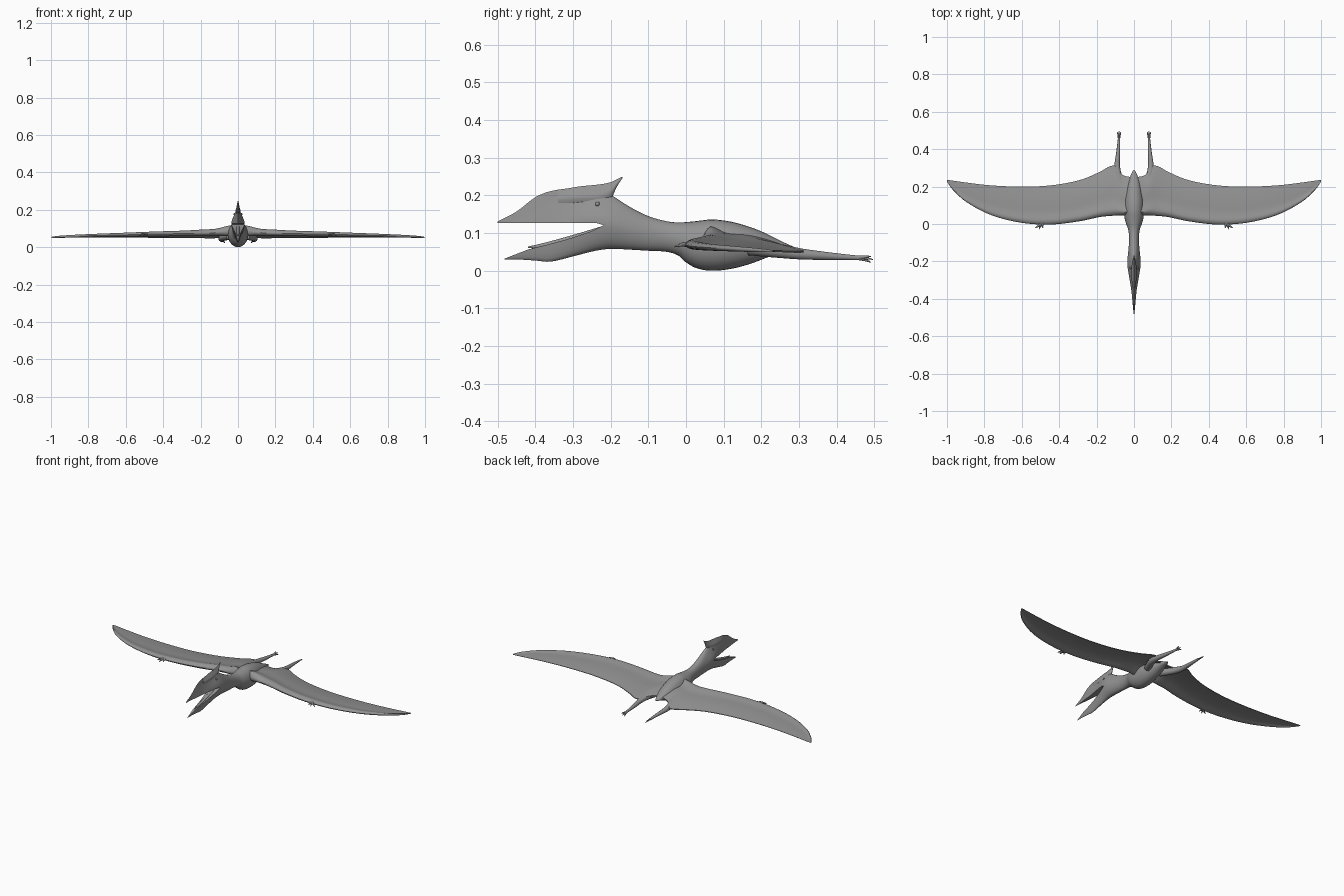
import bpy, bmesh, math
from mathutils import Vector

cube = bpy.data.objects.get("Cube")
if cube:
    bpy.data.objects.remove(cube, do_unlink=True)

GREY = (0.29, 0.29, 0.29, 1)
skin = bpy.data.materials.new("grey skin")
skin.use_nodes = True
skin.diffuse_color = GREY
skin.node_tree.nodes["Principled BSDF"].inputs["Base Color"].default_value = GREY


def finish(obj, angle=40):
    obj.data.materials.clear()
    obj.data.materials.append(skin)
    bpy.ops.object.select_all(action="DESELECT")
    obj.select_set(True)
    bpy.context.view_layer.objects.active = obj
    bpy.ops.object.shade_smooth_by_angle(angle=math.radians(angle))


def refine(rows, steps):
    """Smoothly interpolate every column of a station table."""
    rows = [Vector(r) for r in rows]
    out = []
    for i in range(len(rows) - 1):
        a, b = rows[i], rows[i + 1]
        before, after = rows[max(i - 1, 0)], rows[min(i + 2, len(rows) - 1)]
        h = b[0] - a[0]
        ta = (b - before) * (h / (b[0] - before[0]))
        tb = (after - a) * (h / (after[0] - a[0]))
        for s in range(steps):
            t = s / steps
            u = t * t * (3 - 2 * t)
            out.append(a * (1 - u) + b * u + ta * (t * (1 - t) ** 2) - tb * (t * t * (1 - t)))
    return out + [rows[-1]]


def loft(name, rings):
    bm = bmesh.new()
    loops = [[bm.verts.new(p) for p in ring] for ring in rings]
    n = len(loops[0])
    for a, b in zip(loops, loops[1:]):
        for i in range(n):
            j = (i + 1) % n
            bm.faces.new((a[i], a[j], b[j], b[i]))
    bm.faces.new(loops[0])
    bm.faces.new(loops[-1])
    bmesh.ops.recalc_face_normals(bm, faces=bm.faces)
    mesh = bpy.data.meshes.new(name)
    bm.to_mesh(mesh)
    bm.free()
    obj = bpy.data.objects.new(name, mesh)
    bpy.context.collection.objects.link(obj)
    return obj


def section(row, sides=28):
    """Oval slice across the body, narrowed towards the top by pinch."""
    y, low, high, width, pinch = row
    ring = []
    for k in range(sides):
        a = math.tau * k / sides
        s = math.sin(a)
        x = width * math.cos(a) * (1 - pinch * max(s, 0))
        ring.append((x, y, (low + high) / 2 + s * (high - low) / 2))
    return ring


def tube(name, points, radii):
    """Tapered limb along a path."""
    rows = refine([(i, *p, r) for i, (p, r) in enumerate(zip(points, radii))], 4)
    rings = []
    for i, row in enumerate(rows):
        here = Vector(row[1:4])
        ahead = Vector(rows[min(i + 1, len(rows) - 1)][1:4])
        behind = Vector(rows[max(i - 1, 0)][1:4])
        d = (ahead - behind).normalized()
        side = d.cross(Vector((0, 0, 1))).normalized()
        up = side.cross(d)
        rings.append([here + row[4] * (side * math.cos(math.tau * k / 10) + up * math.sin(math.tau * k / 10))
                      for k in range(10)])
    finish(loft(name, rings))


# Head, neck and torso: y, bottom, top, half width, pinch
BODY = [
    (-.50, .03, .131, .003, .8), (-.45, .03, .157, .008, .8), (-.40, .027, .195, .012, .85),
    (-.36, .024, .211, .015, .85), (-.30, .038, .22, .023, .85), (-.24, .053, .224, .033, .85),
    (-.20, .058, .202, .036, .6), (-.15, .056, .17, .031, .2), (-.10, .053, .145, .027, 0),
    (-.05, .05, .131, .028, 0), (-.02, .04, .128, .034, 0), (0, .022, .129, .042, 0),
    (.03, .006, .132, .05, 0), (.07, 0, .136, .054, 0), (.12, .005, .13, .053, 0),
    (.17, .018, .116, .045, 0), (.21, .033, .1, .036, 0), (.25, .048, .08, .022, 0),
    (.28, .056, .066, .009, 0), (.29, .059, .062, .002, 0)]
body = loft("head_and_body", [section(r) for r in refine(BODY, 4)])

# Open mouth, cut out as a wedge
MOUTH = [(-.6, .127), (-.24, .127), (-.218, .121), (-.25, .105), (-.32, .082), (-.38, .066),
         (-.42, .056), (-.482, .032), (-.482, -.1), (-.6, -.1)]
cutter = loft("mouth_cutter", [[(x, y, z) for y, z in MOUTH] for x in (-.1, .1)])
cutter.hide_render = True
cut = body.modifiers.new("mouth", "BOOLEAN")
cut.operation = "DIFFERENCE"
cut.solver = "EXACT"
cut.object = cutter
bpy.context.view_layer.objects.active = body
bpy.ops.object.modifier_apply(modifier="mouth")
bpy.data.objects.remove(cutter, do_unlink=True)
finish(body)

# Swept-back blade on the skull
CREST = [(-.34, .17, .214, .008, .8), (-.28, .17, .224, .014, .8), (-.23, .17, .229, .013, .8),
         (-.20, .188, .235, .009, .7), (-.185, .22, .242, .005, .6), (-.168, .247, .25, .001, 0)]
finish(loft("head_crest", [section(r) for r in refine(CREST, 4)]))

# Tongue
TONGUE = [(-.42, .06, .064, .002, 0), (-.38, .06, .073, .006, 0), (-.3, .078, .095, .009, 0),
          (-.21, .1, .122, .012, 0)]
finish(loft("tongue", [section(r, 12) for r in refine(TONGUE, 3)]))

# Wings: x, front y, rear y, front z, rear z, half thickness, camber
WING = [
    (0, .045, .25, .085, .07, .035, .02), (.06, .045, .262, .083, .06, .027, .018),
    (.095, .045, .308, .08, .052, .022, .016), (.13, .043, .308, .077, .05, .019, .014),
    (.18, .038, .28, .076, .05, .018, .012), (.29, .015, .235, .073, .052, .015, .01),
    (.45, -.003, .206, .07, .052, .013, .008), (.61, .008, .2, .066, .052, .011, .006),
    (.77, .05, .207, .062, .052, .009, .004), (.9, .12, .222, .058, .052, .007, .002),
    (.97, .184, .232, .055, .052, .005, 0), (1, .226, .236, .053, .052, .002, 0)]
CHORD = [(k / 16) ** 1.7 for k in range(17)]


def wing_section(row):
    x, front, rear, zf, zr, thick, camber = row

    def point(c, sign):
        if c < .08:
            t = math.sqrt(c / .08)
        else:
            t = .12 + .88 * math.exp(-((c - .08) / .16) ** 2)
        mid = zf + (zr - zf) * c + camber * math.sin(math.pi * c)
        return (x, front + (rear - front) * c, mid + sign * thick * t)
    return [point(c, 1) for c in CHORD] + [point(c, -1) for c in reversed(CHORD[1:])]


wing = loft("wings", [wing_section(r) for r in refine(WING, 5)])
mirror = wing.modifiers.new("mirror", "MIRROR")
mirror.use_clip = True
# The root cap lies on the mirror plane and is not needed
bm = bmesh.new()
bm.from_mesh(wing.data)
caps = [f for f in bm.faces if all(abs(v.co.x) < .0001 for v in f.verts)]
bmesh.ops.delete(bm, geom=caps, context="FACES_ONLY")
bm.to_mesh(wing.data)
bm.free()
finish(wing)

for side, s in (("left", 1), ("right", -1)):
    # Hind leg and splayed toes
    tube(side + "_leg",
         [(s * .045, .17, .06), (s * .08, .25, .052), (s * .09, .31, .044), (s * .084, .39, .038),
          (s * .08, .46, .034)],
         [.02, .019, .015, .01, .006])
    for i, spread in enumerate((-1, 0, 1)):
        tube(f"{side}_toe_{i + 1}",
             [(s * .08, .45, .034), (s * (.08 + .005 * spread), .475, .033 + .004 * spread),
              (s * (.08 + .009 * spread), .497 - .006 * abs(spread), .03 + .008 * spread)],
             [.005, .004, .001])
        # Clawed fingers on the leading edge
        tube(f"{side}_finger_{i + 1}",
             [(s * .49, .01, .07), (s * (.502 + .012 * spread), -.012, .069),
              (s * (.508 + .022 * spread), -.031 + .01 * abs(spread), .063)],
             [.008, .005, .001])
    # Eye
    bpy.ops.mesh.primitive_uv_sphere_add(segments=12, ring_count=8, radius=.006,
                                         location=(s * .0185, -.235, .177))
    eye = bpy.context.object
    eye.name = side + "_eye"
    finish(eye)
